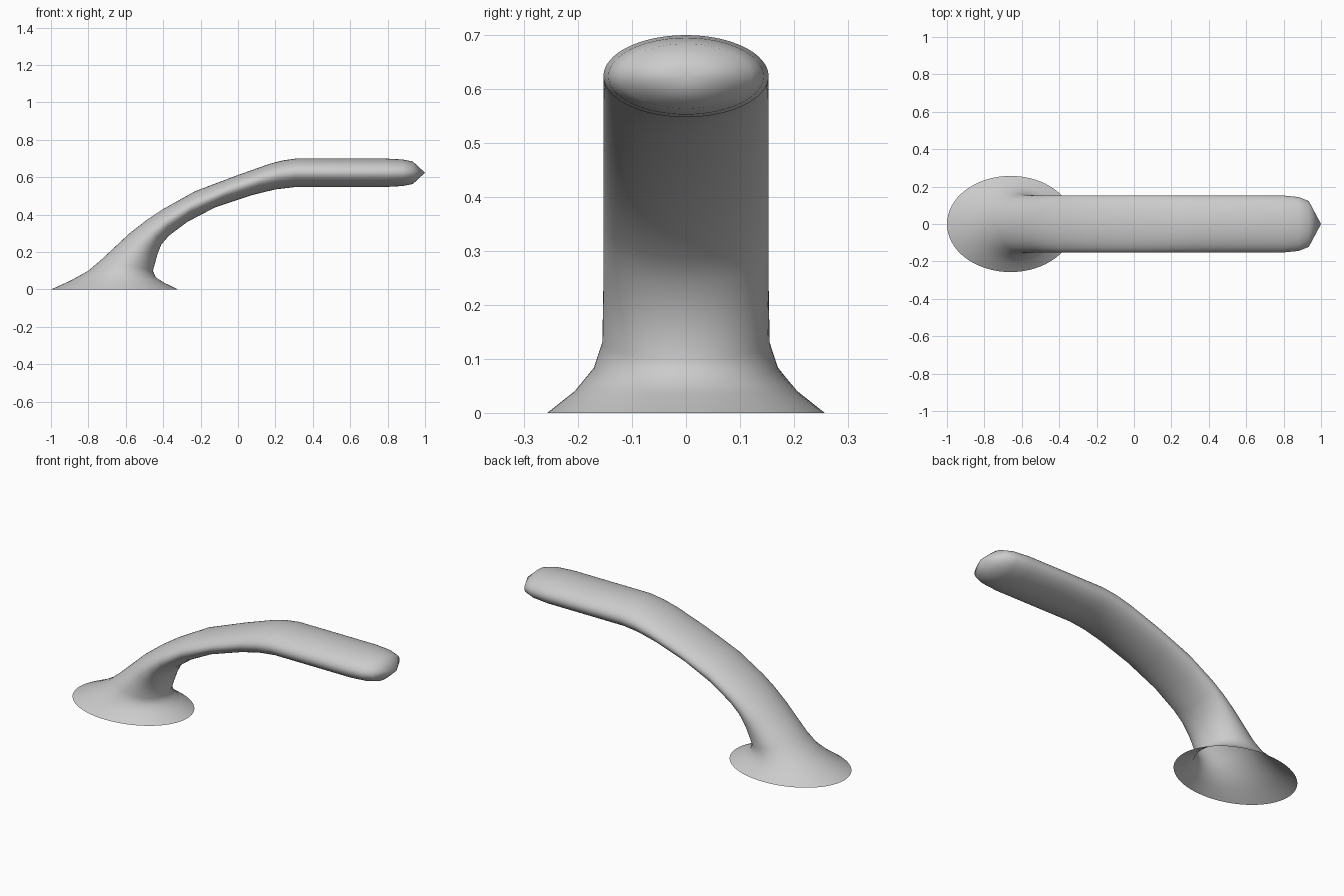
import bpy, bmesh
from math import sin, cos, pi

if "Cube" in bpy.data.objects:
    bpy.data.objects.remove(bpy.data.objects["Cube"])

SEGMENTS = 64

# Sections along the handle: upper x, upper z, lower x, lower z, half width
SECTIONS = [
    (-1.00, 0.000, -0.32, 0.000, 0.257),   # open flared foot
    (-0.90, 0.045, -0.395, 0.036, 0.206),
    (-0.80, 0.100, -0.44, 0.065, 0.171),
    (-0.73, 0.160, -0.455, 0.100, 0.155),
    (-0.58, 0.300, -0.43, 0.190, 0.153),   # curved neck
    (-0.49, 0.370, -0.41, 0.240, 0.153),
    (-0.40, 0.430, -0.37, 0.287, 0.153),
    (-0.23, 0.525, -0.27, 0.362, 0.153),
    (0.00, 0.612, -0.12, 0.440, 0.153),
    (0.17, 0.672, 0.08, 0.506, 0.153),
    (0.24, 0.690, 0.20, 0.535, 0.153),
    (0.31, 0.700, 0.31, 0.548, 0.153),     # straight grip
    (0.55, 0.700, 0.55, 0.548, 0.153),
    (0.79, 0.700, 0.79, 0.548, 0.153),
    (0.88, 0.695, 0.88, 0.553, 0.144),     # tapered tip
    (0.935, 0.684, 0.935, 0.564, 0.122),
]

bm = bmesh.new()


def add_ring(ux, uz, lx, lz, half_width):
    cx, cz = (ux + lx) / 2, (uz + lz) / 2
    dx, dz = (ux - lx) / 2, (uz - lz) / 2
    ring = []
    for i in range(SEGMENTS):
        a = 2 * pi * i / SEGMENTS
        ring.append(bm.verts.new((cx + dx * cos(a), half_width * sin(a), cz + dz * cos(a))))
    return ring


# Loft the tube through all sections
rings = [add_ring(*s) for s in SECTIONS]
for r0, r1 in zip(rings, rings[1:]):
    for i in range(SEGMENTS):
        j = (i + 1) % SEGMENTS
        bm.faces.new((r0[i], r0[j], r1[j], r1[i]))

# Close the tip with a shallow cone
tip = bm.verts.new((1.0, 0, 0.624))
for i in range(SEGMENTS):
    bm.faces.new((rings[-1][i], rings[-1][(i + 1) % SEGMENTS], tip))

bmesh.ops.recalc_face_normals(bm, faces=bm.faces)
# Make sure the surface faces outward although the foot is open
bm.faces.ensure_lookup_table()
if bm.faces[-1].normal.x < 0:
    bmesh.ops.reverse_faces(bm, faces=bm.faces)
for f in bm.faces:
    f.smooth = True

mesh = bpy.data.meshes.new("lever_handle")
bm.to_mesh(mesh)
bm.free()
handle = bpy.data.objects.new("lever_handle", mesh)
bpy.context.collection.objects.link(handle)
